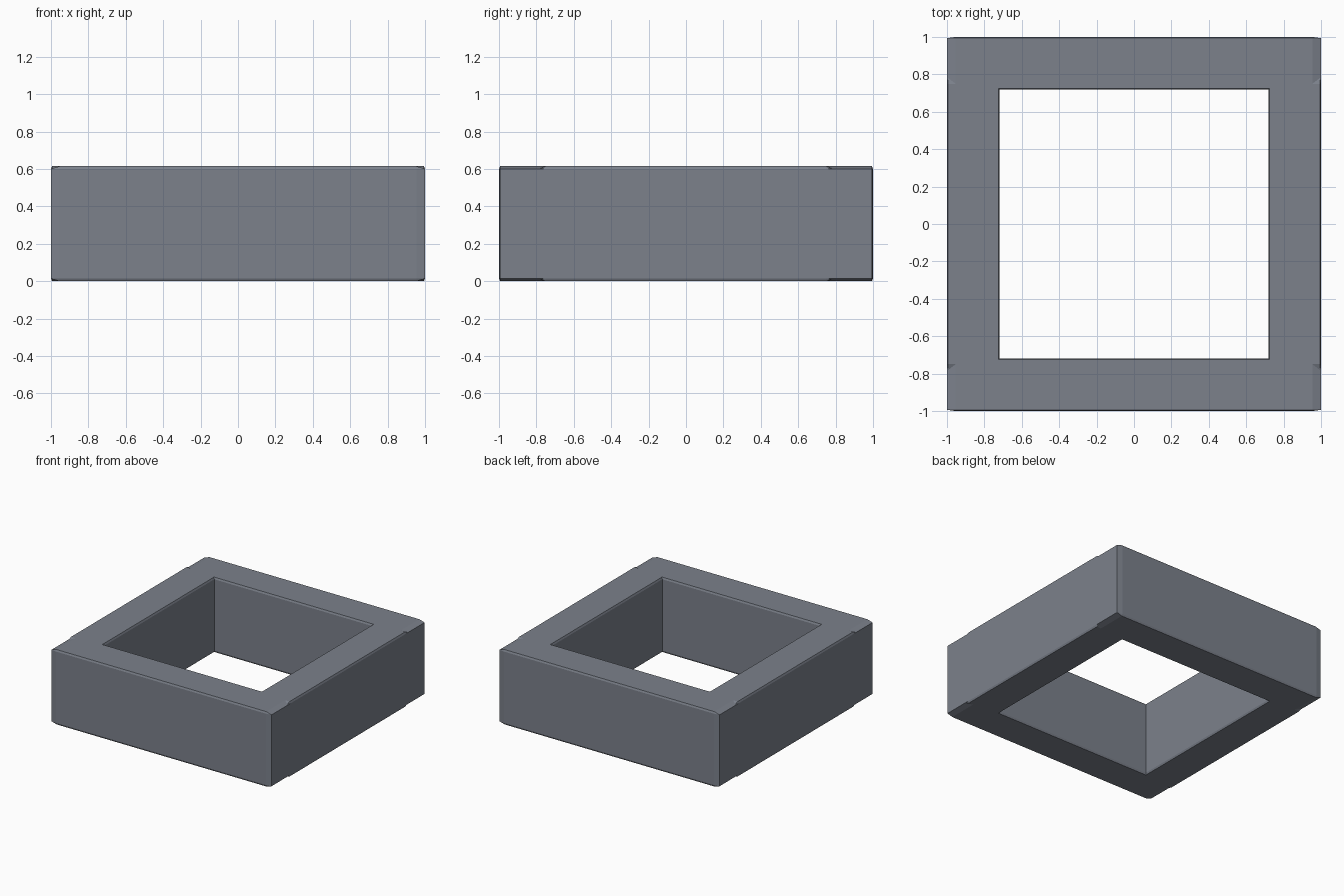
import bpy
import bmesh

if "Cube" in bpy.data.objects:
    bpy.data.objects.remove(bpy.data.objects["Cube"])

HEIGHT = 0.615   # bar height
WIDTH = 0.281    # bar thickness
BEVEL = 0.0233   # chamfer as a fraction of each bar's own size

# Dark blue-grey finish shared by all bars
finish = bpy.data.materials.new("dark_slate")
finish.diffuse_color = (0.10, 0.115, 0.14, 1)
finish.use_nodes = True
finish.node_tree.nodes["Principled BSDF"].inputs["Base Color"].default_value = finish.diffuse_color
finish.diffuse_color = (0.20, 0.22, 0.26, 1)
finish.use_nodes = True
finish.node_tree.nodes["Principled BSDF"].inputs["Base Color"].default_value = finish.diffuse_color


def bar(name, location, size):
    """Unit cube with chamfered edges, stretched to size so the chamfer stretches too."""
    bm = bmesh.new()
    bmesh.ops.create_cube(bm, size=1)
    bmesh.ops.bevel(bm, geom=bm.edges[:], offset=BEVEL, segments=1,
                    profile=0.5, affect='EDGES')
    bmesh.ops.scale(bm, vec=size, verts=bm.verts)
    bmesh.ops.recalc_face_normals(bm, faces=bm.faces)
    mesh = bpy.data.meshes.new(name)
    bm.to_mesh(mesh)
    bm.free()
    mesh.materials.append(finish)
    obj = bpy.data.objects.new(name, mesh)
    obj.location = location
    bpy.context.collection.objects.link(obj)
    return obj


offset = 1 - WIDTH / 2

# Front and back bars run the full width
for name, s in (("front_bar", -1), ("back_bar", 1)):
    bar(name, (0, s * offset, HEIGHT / 2), (2, WIDTH, HEIGHT))

# Side bars tuck into the front and back bars
for name, s in (("left_bar", -1), ("right_bar", 1)):
    bar(name, (s * offset, 0, HEIGHT / 2), (WIDTH, 1.572, HEIGHT))
